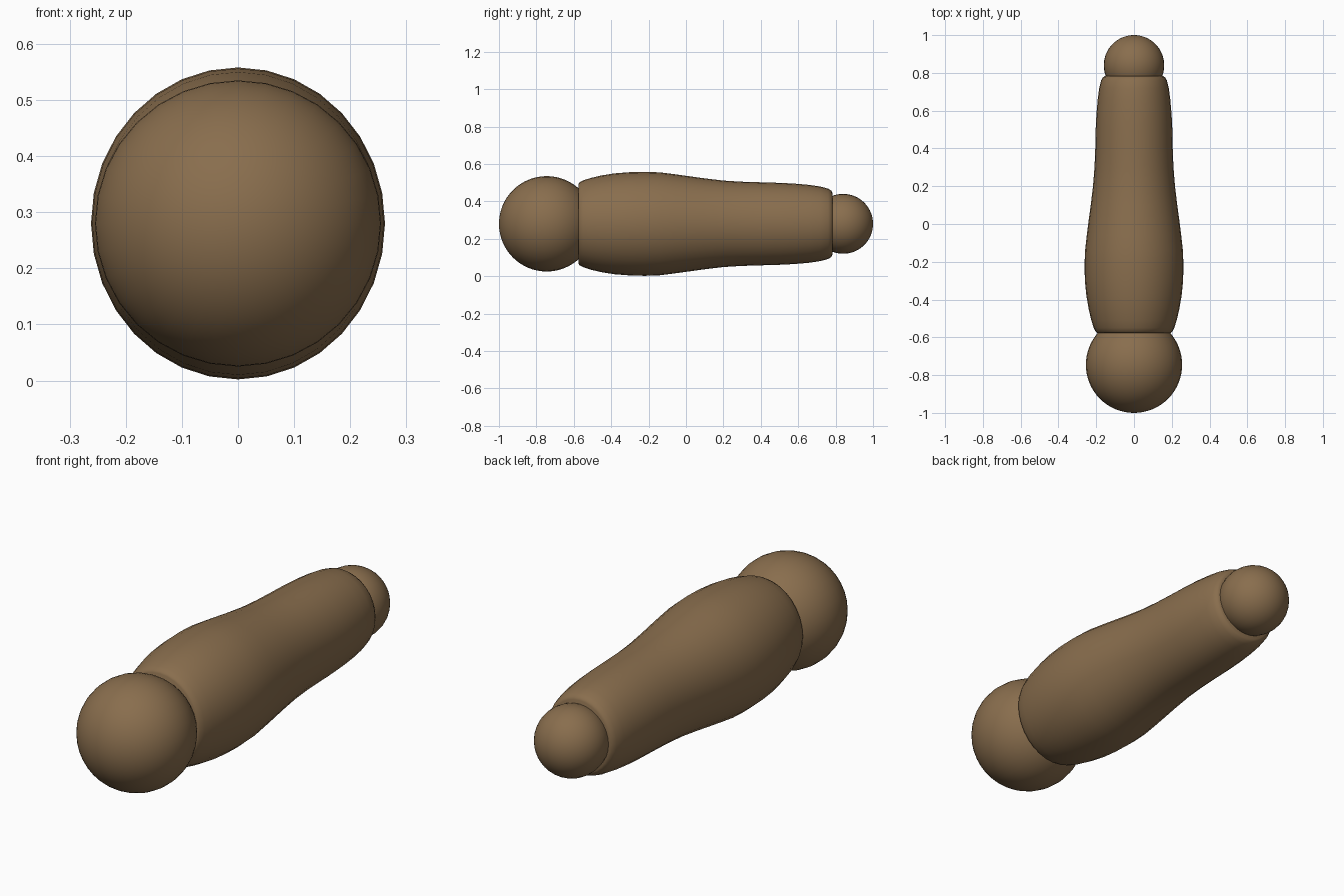
import bpy, bmesh
from math import sin, cos, tau, pi, radians

if "Cube" in bpy.data.objects:
    bpy.data.objects.remove(bpy.data.objects["Cube"])

ZC = 0.28      # height of the long axis
SIDES = 32

mat = bpy.data.materials.new("brown")
mat.diffuse_color = (0.25, 0.155, 0.075, 1)
mat.use_nodes = True
mat.node_tree.nodes["Principled BSDF"].inputs["Base Color"].default_value = mat.diffuse_color


def finish(ob):
    ob.data.materials.append(mat)
    bpy.ops.object.select_all(action='DESELECT')
    ob.select_set(True)
    bpy.context.view_layer.objects.active = ob
    bpy.ops.object.shade_smooth_by_angle(angle=radians(40))


def ball(name, y, r):
    bpy.ops.mesh.primitive_uv_sphere_add(segments=SIDES, ring_count=32, radius=r,
                                         location=(0, y, ZC), rotation=(pi / 2, 0, 0))
    bpy.context.object.name = name
    finish(bpy.context.object)


def loft(name, profile):
    # elliptical rings along y, closed at both ends
    bm = bmesh.new()
    rings = []
    for y, rx, rz in profile:
        rings.append([bm.verts.new((rx * sin(tau * i / SIDES), y, ZC + rz * cos(tau * i / SIDES)))
                      for i in range(SIDES)])
    for a, b in zip(rings, rings[1:]):
        for i in range(SIDES):
            j = (i + 1) % SIDES
            bm.faces.new((a[i], a[j], b[j], b[i]))
    bm.faces.new(rings[0])
    bm.faces.new(rings[-1])
    bmesh.ops.recalc_face_normals(bm, faces=bm.faces)
    me = bpy.data.meshes.new(name)
    bm.to_mesh(me)
    bm.free()
    ob = bpy.data.objects.new(name, me)
    bpy.context.collection.objects.link(ob)
    finish(ob)


# Tapered body: y, half width, half height
loft("body", [
    (-0.576, 0.195, 0.212), (-0.57, 0.203, 0.221), (-0.55, 0.213, 0.232),
    (-0.51, 0.226, 0.245), (-0.45, 0.240, 0.259), (-0.38, 0.252, 0.270),
    (-0.30, 0.260, 0.276), (-0.22, 0.262, 0.278), (-0.14, 0.259, 0.275),
    (-0.06, 0.250, 0.265), (0.02, 0.240, 0.254), (0.10, 0.229, 0.243),
    (0.20, 0.217, 0.231), (0.30, 0.209, 0.225), (0.40, 0.205, 0.222),
    (0.50, 0.203, 0.219), (0.58, 0.199, 0.215), (0.66, 0.192, 0.208),
    (0.72, 0.184, 0.199), (0.76, 0.174, 0.188), (0.777, 0.164, 0.177),
    (0.783, 0.154, 0.166)])

# Large front ball and small rear ball
ball("front_ball", -0.745, 0.255)
ball("rear_ball", 0.84, 0.16)
